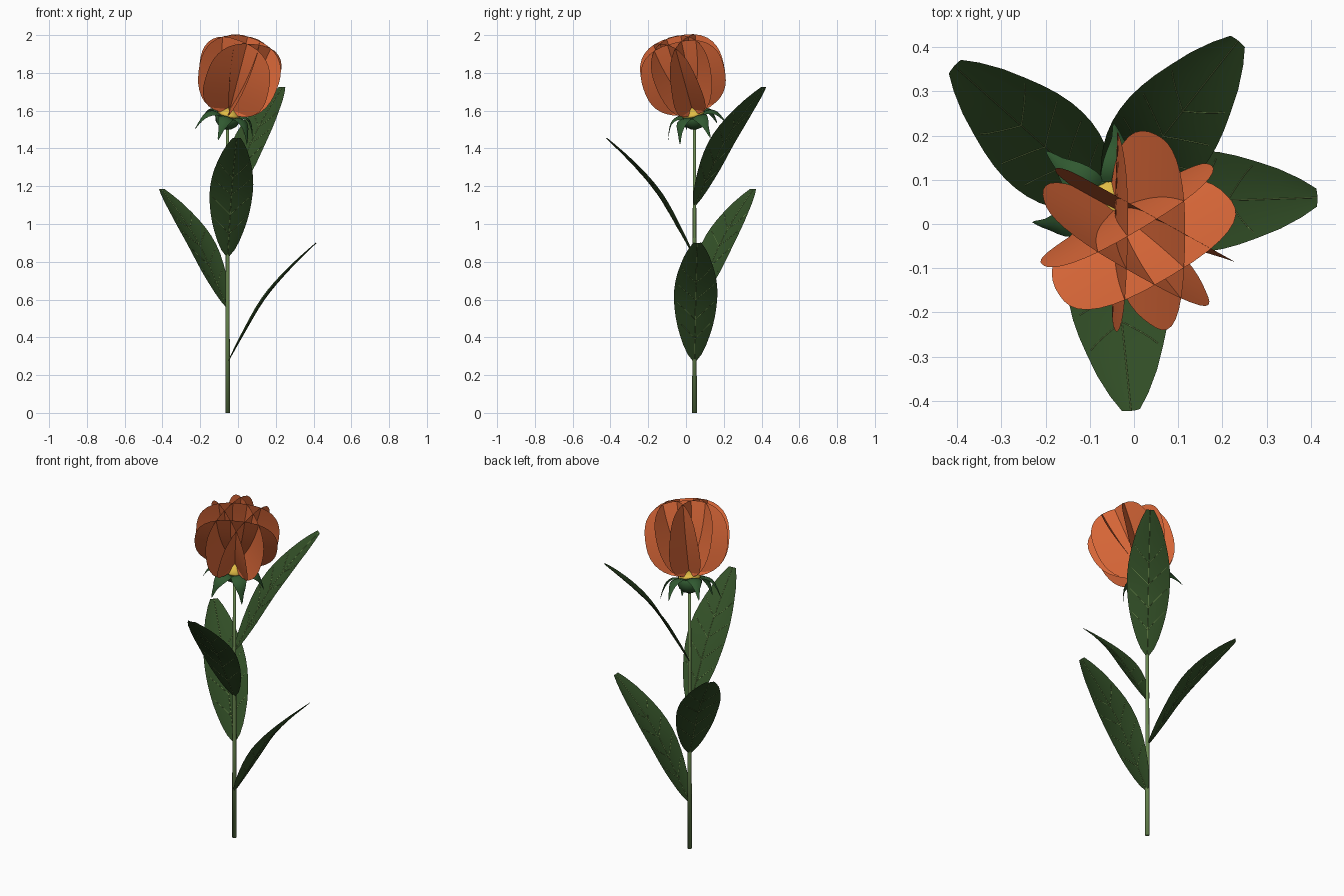
import bpy, bmesh, math
from mathutils import Vector, Matrix

if "Cube" in bpy.data.objects:
    bpy.data.objects.remove(bpy.data.objects["Cube"])


def material(name, rgb):
    m = bpy.data.materials.new(name)
    m.diffuse_color = (*rgb, 1)
    m.use_nodes = True
    m.node_tree.nodes["Principled BSDF"].inputs["Base Color"].default_value = m.diffuse_color
    return m


ORANGE = material("petal orange", (0.74, 0.145, 0.042))
LEAF = material("leaf green", (0.032, 0.078, 0.02))
SEPAL = material("sepal green", (0.03, 0.10, 0.03))
STEM = material("stem green", (0.14, 0.24, 0.08))
VEIN = material("vein green", (0.22, 0.33, 0.10))
YELLOW = material("stamen yellow", (0.75, 0.5, 0.06))

SX, SY = -0.055, 0.045                     # stem position
TILT = math.radians(20)                    # flower head leans to the front right
TILT_DIR = math.radians(-46)
axis = Vector((-math.sin(TILT_DIR), math.cos(TILT_DIR), 0))
HEAD = Matrix.Translation((SX, SY, 1.56)) @ Matrix.Rotation(TILT, 4, axis)


def finish(name, bm, mat, matrix=Matrix()):
    me = bpy.data.meshes.new(name)
    bm.transform(matrix)
    bm.to_mesh(me)
    bm.free()
    me.materials.append(mat)
    for p in me.polygons:
        p.use_smooth = True
    ob = bpy.data.objects.new(name, me)
    bpy.context.collection.objects.link(ob)
    return ob


def sheet(name, point, nu, nv, mat, matrix):
    """Surface from point(u, v), u in -1..1 across and v in 0..1 along."""
    bm = bmesh.new()
    rows = [[bm.verts.new(point(2 * i / nu - 1, j / nv)) for i in range(nu + 1)]
            for j in range(nv + 1)]
    for a, b in zip(rows, rows[1:]):
        for i in range(nu):
            bm.faces.new((a[i], a[i + 1], b[i + 1], b[i]))
    bmesh.ops.remove_doubles(bm, verts=bm.verts, dist=1e-5)
    return finish(name, bm, mat, matrix)


def lathe(name, profile, n, mat, matrix):
    bm = bmesh.new()
    rings = [[bm.verts.new((r * math.cos(2 * math.pi * i / n),
                            r * math.sin(2 * math.pi * i / n), z)) for i in range(n)]
             for r, z in profile]
    for a, b in zip(rings, rings[1:]):
        for i in range(n):
            bm.faces.new((a[i], a[(i + 1) % n], b[(i + 1) % n], b[i]))
    bm.faces.new(rings[0][::-1])
    bm.faces.new(rings[-1])
    return finish(name, bm, mat, matrix)


def along(pts, t):
    """Smooth (Catmull-Rom) point on a path of (r, z) pairs."""
    n = len(pts) - 1
    i = min(int(t * n), n - 1)
    f = t * n - i
    p = [Vector(pts[max(0, min(n, k))]) for k in (i - 1, i, i + 1, i + 2)]
    return 0.5 * (2 * p[1] + (p[2] - p[0]) * f + (2 * p[0] - 5 * p[1] + 4 * p[2] - p[3]) * f * f
                  + (3 * p[1] - p[0] - 3 * p[2] + p[3]) * f ** 3)


def spin(deg):
    return Matrix.Rotation(math.radians(deg), 4, 'Z')


# stem
lathe("stem", [(0.0125, 0), (0.011, 0.5), (0.0095, 1.0), (0.008, 1.54)], 12, STEM,
      Matrix.Translation((SX, SY, 0)))

# leaves with veins
LEAF_PATH = [(0.005, 0), (0.09, 0.15), (0.195, 0.325), (0.32, 0.475), (0.47, 0.625)]


def leaf_point(u, v):
    c = along(LEAF_PATH, v)
    w = 0.115 * max(0.08, math.sin(math.pi * v ** 1.08)) ** 0.68
    if v == 0:
        w = 0.01
    return Vector((c.x - 0.012 * u * u * w / 0.115, u * w, c.y + 0.008 * u * u * w / 0.115))


for k, (z, deg) in enumerate([(0.275, 1.8), (0.56, 138.4), (0.83, 275.9), (1.1, 51.8)]):
    m = Matrix.Translation((SX, SY, z)) @ spin(deg)
    sheet(f"leaf_{k + 1}", leaf_point, 8, 14, LEAF, m)
    lines = [[(0, t / 14) for t in range(15)]]
    for s in (-1, 1):
        for v in (0.2, 0.35, 0.5, 0.65):
            lines.append([(s * 0.85 * t / 4, v + 0.12 * t / 4) for t in range(5)])
    cu = bpy.data.curves.new(f"leaf_veins_{k + 1}", 'CURVE')
    cu.dimensions = '3D'
    cu.bevel_depth = 0.0012
    cu.bevel_resolution = 0
    for line in lines:
        sp = cu.splines.new('POLY')
        sp.points.add(len(line) - 1)
        for p, (u, v) in zip(sp.points, line):
            p.co = (*leaf_point(u, v), 1)
    cu.materials.append(VEIN)
    ob = bpy.data.objects.new(f"leaf_veins_{k + 1}", cu)
    ob.matrix_world = m
    bpy.context.collection.objects.link(ob)

# receptacle under the flower and yellow stamen disc
lathe("receptacle", [(0.008, -0.06), (0.035, -0.052), (0.058, -0.03), (0.068, 0.0),
                     (0.06, 0.02), (0.03, 0.03)], 16, SEPAL, HEAD)
lathe("stamens", [(0.06, 0.02), (0.06, 0.032), (0.035, 0.045), (0.012, 0.06)], 14, YELLOW, HEAD)

# sepals arch outward and hang down
SEPAL_PATH = [(0.03, 0.01), (0.08, 0.028), (0.125, 0.008), (0.152, -0.04), (0.168, -0.09)]


def sepal_point(u, v):
    c = along(SEPAL_PATH, v)
    w = 0.043 * (1 - v ** 2.2) * (0.6 + 0.4 * math.sin(math.pi * min(1, v * 1.4)))
    return Vector((c.x - 0.01 * u * u * (1 - v), u * w, c.y - 0.012 * u * u * (1 - v)))


for k in range(6):
    sheet(f"sepal_{k + 1}", sepal_point, 4, 10, SEPAL, HEAD @ spin(21 + 60 * k))

# broad round petals crossing close to the flower axis
LEAN = math.radians(10)


def petal_point(u, v):
    v = 0.5 - 0.5 * math.cos(math.pi * v)
    w = 0.228 * max(0, 1 - abs(2 * v - 1) ** 2.5) ** 0.4 * (0.93 + 0.08 * v)
    d = 0.42 * v
    return Vector((d * math.sin(LEAN) + 0.012 * math.sin(math.pi * v) - 0.006,
                   u * w, 0.028 + d * math.cos(LEAN)))


for k in range(6):
    sheet(f"petal_{k + 1}", petal_point, 10, 18, ORANGE, HEAD @ spin(60 * k))
